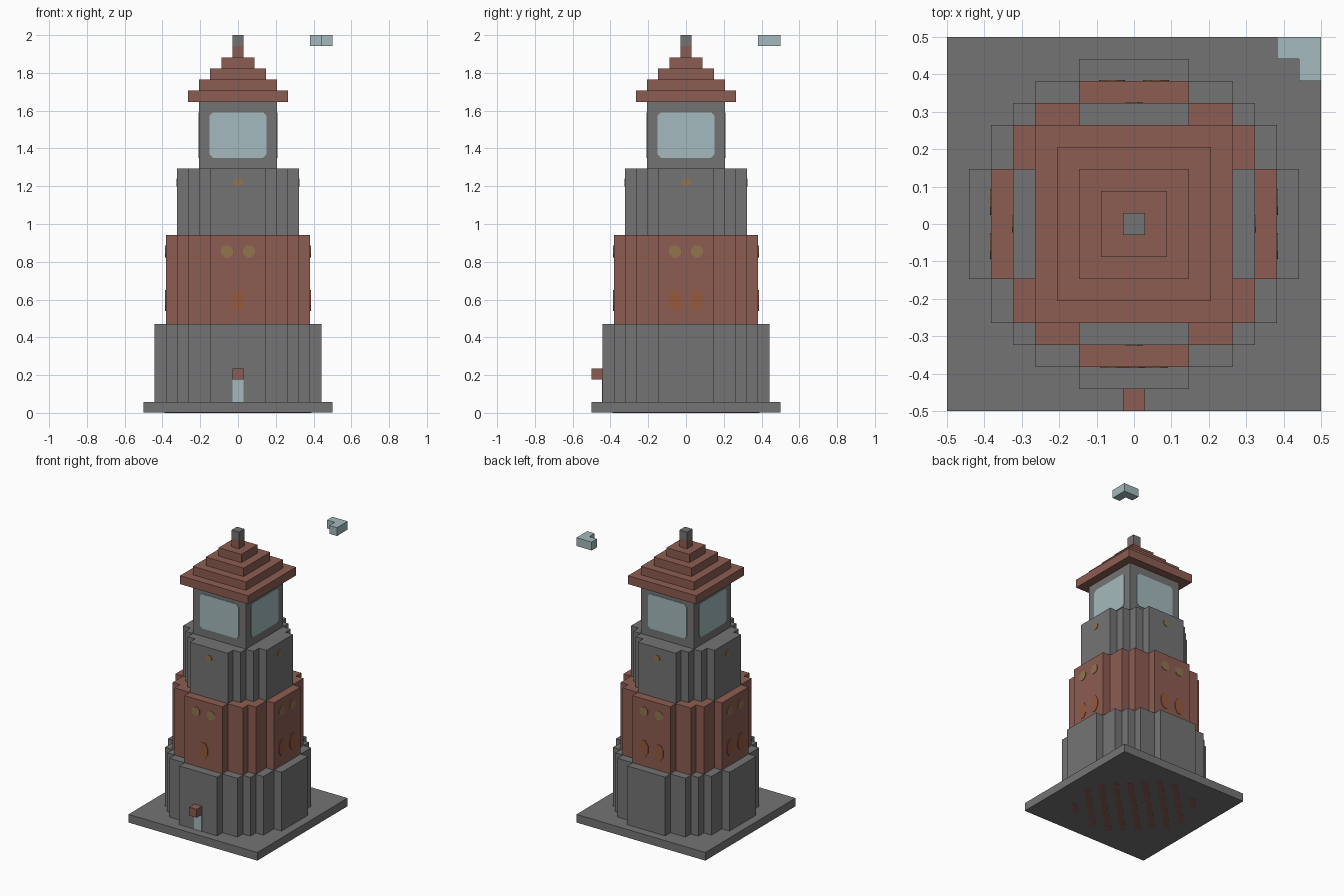
import bpy, bmesh
from math import pi, cos, sin, sqrt
from mathutils import Matrix, Vector

cube = bpy.data.objects.get("Cube")
if cube:
    bpy.data.objects.remove(cube, do_unlink=True)

U = 2 / 34  # one block


def material(name, rgb):
    m = bpy.data.materials.new(name)
    m.use_nodes = True
    m.diffuse_color = (*rgb, 1)
    m.node_tree.nodes["Principled BSDF"].inputs["Base Color"].default_value = (*rgb, 1)
    return m


GREY = material("stone grey", (0.175, 0.175, 0.175))
RED = material("brick red", (0.265, 0.11, 0.085))
GLASS = material("pale glass", (0.37, 0.49, 0.51))
YELLOW = material("lamp yellow", (0.285, 0.175, 0.075))
ORANGE = material("rust orange", (0.30, 0.10, 0.048))


def prism(name, points, offset, mat):
    """Extrude a planar outline along an offset vector."""
    bm = bmesh.new()
    face = bm.faces.new([bm.verts.new(p) for p in points])
    ext = bmesh.ops.extrude_face_region(bm, geom=[face])
    moved = [v for v in ext["geom"] if isinstance(v, bmesh.types.BMVert)]
    bmesh.ops.translate(bm, verts=moved, vec=offset)
    bmesh.ops.recalc_face_normals(bm, faces=bm.faces)
    me = bpy.data.meshes.new(name)
    bm.to_mesh(me)
    bm.free()
    me.materials.append(mat)
    ob = bpy.data.objects.new(name, me)
    bpy.context.collection.objects.link(ob)
    return ob


def tier(name, corners, z0, z1, mat):
    """Four-fold stepped outline from its outer corners, in blocks."""
    quarter = [corners[0]]
    for (x0, y0), (x1, y1) in zip(corners, corners[1:]):
        quarter += [(x1, y0), (x1, y1)]
    pts = []
    for k in range(4):
        for x, y in quarter:
            for _ in range(k):
                x, y = -y, x
            pts.append((x * U, y * U, z0 * U))
    return prism(name, pts, (0, 0, (z1 - z0) * U), mat)


def plate(name, outline, dist, side, mat):
    """Thin painted plate on a wall; side 0 is the front."""
    rot = Matrix.Rotation(side * pi / 2, 3, 'Z')
    pts = [rot @ Vector((u, -dist + 0.004, z)) for u, z in outline]
    return prism(name, pts, rot @ Vector((0, -0.007, 0)), mat)


def oval(u, z, ru, rz, n=8):
    return [(u + ru * cos((i + .5) * 2 * pi / n), z + rz * sin((i + .5) * 2 * pi / n))
            for i in range(n)]


def chamfered(w, z0, z1, c):
    return [(-w + c, z0), (w - c, z0), (w, z0 + c), (w, z1 - c),
            (w - c, z1), (-w + c, z1), (-w, z1 - c), (-w, z0 + c)]


# Base slab and stepped tower tiers
base = tier("base_slab", [(8.5, 8.5)], 0.03, 1, GREY)
tier("lower_tier", [(7.5, 2.5), (6.5, 4.5), (5.5, 5.5), (4.5, 6.5), (2.5, 7.5)], 1, 8, GREY)
tier("middle_tier", [(6.5, 2.5), (5.5, 4.5), (4.5, 5.5), (2.5, 6.5)], 8, 16, RED)
tier("upper_tier", [(5.5, 2.5), (4.5, 3.5), (3.5, 4.5), (2.5, 5.5)], 16, 22, GREY)
tier("lantern_room", [(3.5, 3.5)], 22, 28, GREY)

# Stepped roof and finial
for i, half in enumerate((4.5, 3.5, 2.5, 1.5, 0.5)):
    tier(f"roof_step_{i + 1}", [(half, half)], 28 + i, 29 + i, RED)
tier("finial_tip", [(0.5, 0.5)], 33, 34, GREY)

# Lantern glass, lamps and rust marks on every side
for side in range(4):
    plate("lantern_window", chamfered(2.55 * U, 22.95 * U, 27.05 * U, 0.018),
          3.5 * U, side, GLASS)
    plate("upper_lamp", oval(0, 1.22, 0.025, 0.024), 5.5 * U, side, YELLOW)
    for u in (-U, U):
        plate("middle_lamp", oval(u, 0.855, 0.034, 0.034), 6.5 * U, side, YELLOW)
    for u in ((0,) if side == 0 else (-U, U)):
        plate("rust_mark", oval(u, 0.595, 0.037, 0.06), 6.5 * U, side, ORANGE)

# Front door with its lintel block
plate("door", [(-U / 2, U), (U / 2, U), (U / 2, 3 * U), (-U / 2, 3 * U)], 7.5 * U, 0, GLASS)
prism("door_lintel", [(x * U, y * U, 3 * U) for x, y in
                      ((-.5, -8.5), (.5, -8.5), (.5, -7.5), (-.5, -7.5))], (0, 0, U), RED)

# Floating corner block
prism("floating_corner", [(x * U, y * U, 33 * U) for x, y in
                          ((6.5, 7.5), (7.5, 7.5), (7.5, 6.5), (8.5, 6.5), (8.5, 8.5), (6.5, 8.5))],
      (0, 0, U), GLASS)

# Diagonal stripes under the base
turn = Matrix.Rotation(pi / 4, 3, 'Z')
for k in range(-4, 5):
    d = k * 0.095
    h = min(0.32, sqrt(0.385 ** 2 - d * d)) * 0.95
    w = 0.018
    pts = [turn @ Vector(p) for p in ((-h, d - w, 0), (h, d - w, 0), (h, d + w, 0), (-h, d + w, 0))]
    prism("underside_stripe", pts, (0, 0, 0.004), RED)
